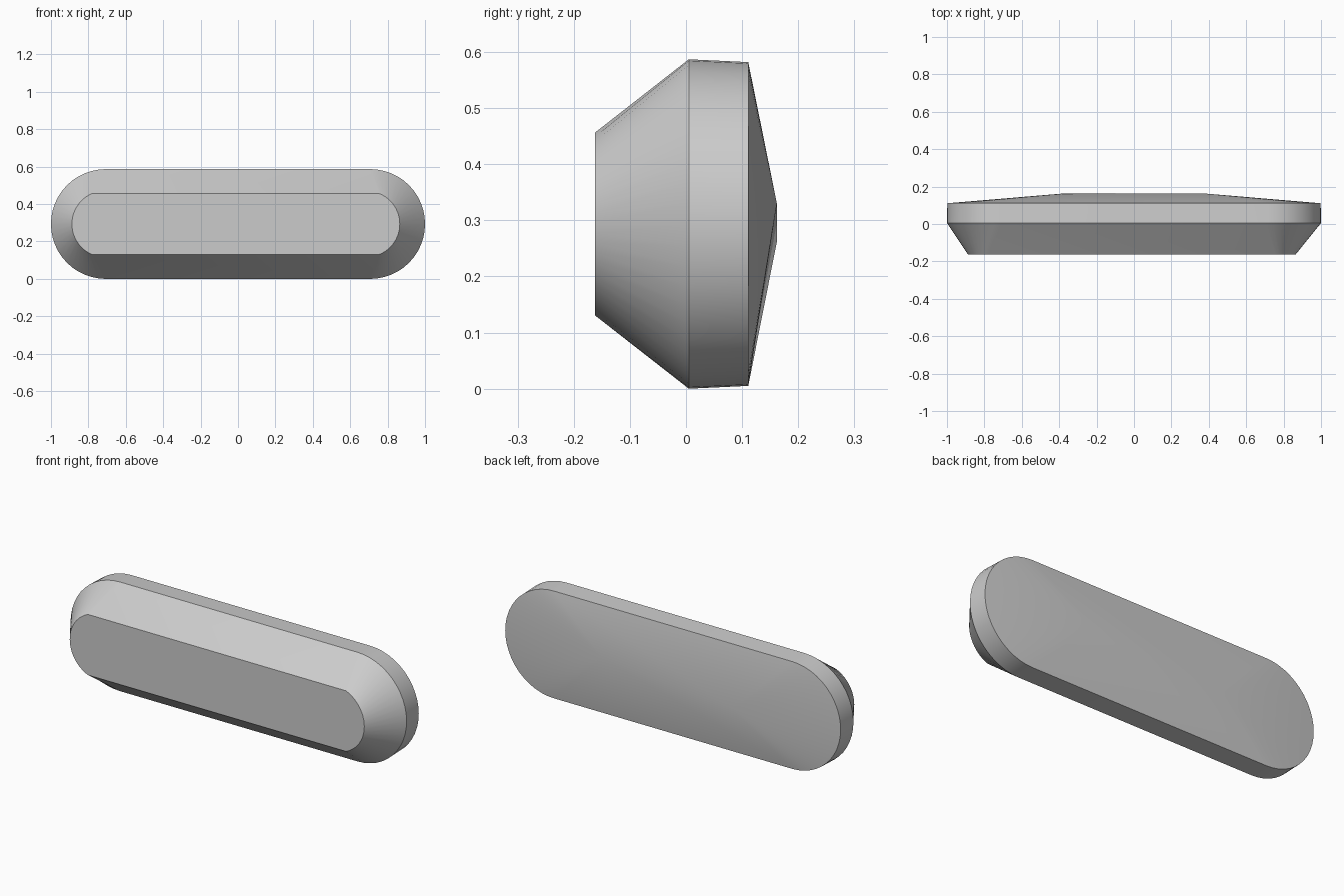
import bpy, bmesh, math

cube = bpy.data.objects.get("Cube")
if cube:
    bpy.data.objects.remove(cube)

MID_Z = 0.2935
STEPS = 24  # segments in each rounded end


def end_arc(corner_x, tip_x, half_h):
    """Circular arc from the lower corner, around the tip, to the upper corner."""
    sag = abs(tip_x - corner_x)
    r = (half_h ** 2 + sag ** 2) / (2 * sag)
    side = 1 if tip_x > corner_x else -1
    span = math.atan2(half_h, r - sag)
    cx = tip_x - side * r
    angles = [-span + 2 * span * i / STEPS for i in range(STEPS + 1)]
    return [(cx + side * r * math.cos(a), MID_Z + r * math.sin(a)) for a in angles]


def ring(bm, y, right, left, half_h):
    """Rounded-bar outline, counter-clockwise seen from the front."""
    pts = end_arc(*right, half_h) + end_arc(*left, half_h)[::-1]
    return [bm.verts.new((x, y, z)) for x, z in pts]


def bridge(bm, a, b):
    n = len(a)
    for i in range(n):
        j = (i + 1) % n
        bm.faces.new((a[i], a[j], b[j], b[i]))


bm = bmesh.new()

# Front plate, widest section and back rim
front = ring(bm, -0.162, (0.755, 0.865), (-0.78, -0.888), 0.163)
belt = ring(bm, 0.005, (0.7065, 1.0), (-0.7065, -1.0), 0.2935)
rim = ring(bm, 0.111, (0.7095, 0.998), (-0.7095, -0.998), 0.2885)
bm.faces.new(front)
bridge(bm, front, belt)
bridge(bm, belt, rim)

# Shallow hipped back with a slightly slanted ridge
ridge_r = bm.verts.new((0.39, 0.162, 0.33))
ridge_l = bm.verts.new((-0.39, 0.162, 0.262))
n = STEPS + 1
for i in range(STEPS):
    bm.faces.new((rim[i], rim[i + 1], ridge_r))
    bm.faces.new((rim[n + i], rim[n + i + 1], ridge_l))
bm.faces.new((rim[n - 1], rim[n], ridge_l, ridge_r))
bm.faces.new((rim[-1], rim[0], ridge_r, ridge_l))
bmesh.ops.recalc_face_normals(bm, faces=bm.faces[:])

mesh = bpy.data.meshes.new("rounded_bar")
bm.to_mesh(mesh)
bm.free()
bar = bpy.data.objects.new("rounded_bar", mesh)
bpy.context.collection.objects.link(bar)

# Single light grey material
grey = bpy.data.materials.new("light_grey")
grey.use_nodes = True
colour = (0.6, 0.6, 0.6, 1)
grey.diffuse_color = colour
grey.node_tree.nodes["Principled BSDF"].inputs["Base Color"].default_value = colour
mesh.materials.append(grey)

bpy.ops.object.select_all(action="DESELECT")
bar.select_set(True)
bpy.context.view_layer.objects.active = bar
bpy.ops.object.shade_smooth_by_angle(angle=math.radians(30))
